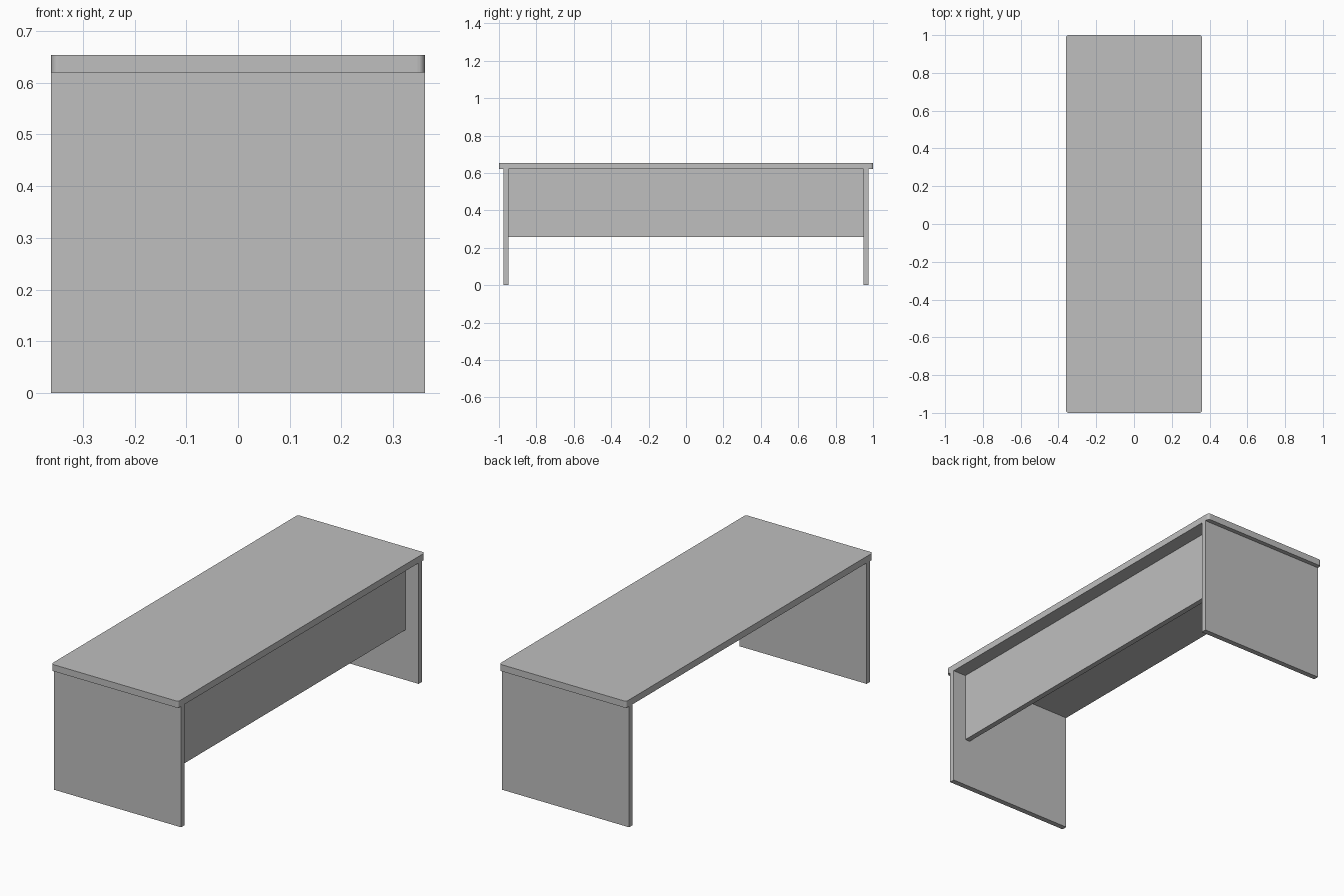
import bpy
import bmesh

cube = bpy.data.objects.get("Cube")
if cube:
    bpy.data.objects.remove(cube, do_unlink=True)

GREY = (0.52, 0.52, 0.52, 1)
grey = bpy.data.materials.new("plain grey")
grey.use_nodes = True
grey.diffuse_color = GREY
grey.node_tree.nodes["Principled BSDF"].inputs["Base Color"].default_value = GREY


def board(name, x, y, z, corner_radius=0):
    """Box spanning the (low, high) ranges, with optional rounded upright edges."""
    bm = bmesh.new()
    bmesh.ops.create_cube(bm, size=1)
    for v in bm.verts:
        v.co = [(lo + hi) / 2 + c * (hi - lo) for c, (lo, hi) in zip(v.co, (x, y, z))]
    if corner_radius:
        upright = [e for e in bm.edges if abs(e.verts[0].co.z - e.verts[1].co.z) > 0.001]
        bmesh.ops.bevel(bm, geom=upright, offset=corner_radius, segments=4,
                        profile=0.5, affect='EDGES')
    mesh = bpy.data.meshes.new(name)
    bm.to_mesh(mesh)
    bm.free()
    mesh.materials.append(grey)
    obj = bpy.data.objects.new(name, mesh)
    bpy.context.collection.objects.link(obj)
    return obj


half_width = 0.361
leg_inner, leg_outer = 0.949, 0.977
under_top, top = 0.62, 0.654

# Desk top with softly rounded corners
board("desk_top", (-half_width, half_width), (-1, 1), (under_top, top), 0.014)

# Slab legs at both ends
board("front_leg", (-half_width, half_width), (-leg_outer, -leg_inner), (0, under_top))
board("back_leg", (-half_width, half_width), (leg_inner, leg_outer), (0, under_top))

# Modesty panel between the legs, set in from the long edge
board("modesty_panel", (0.258, 0.286), (-leg_inner, leg_inner), (0.257, under_top))
